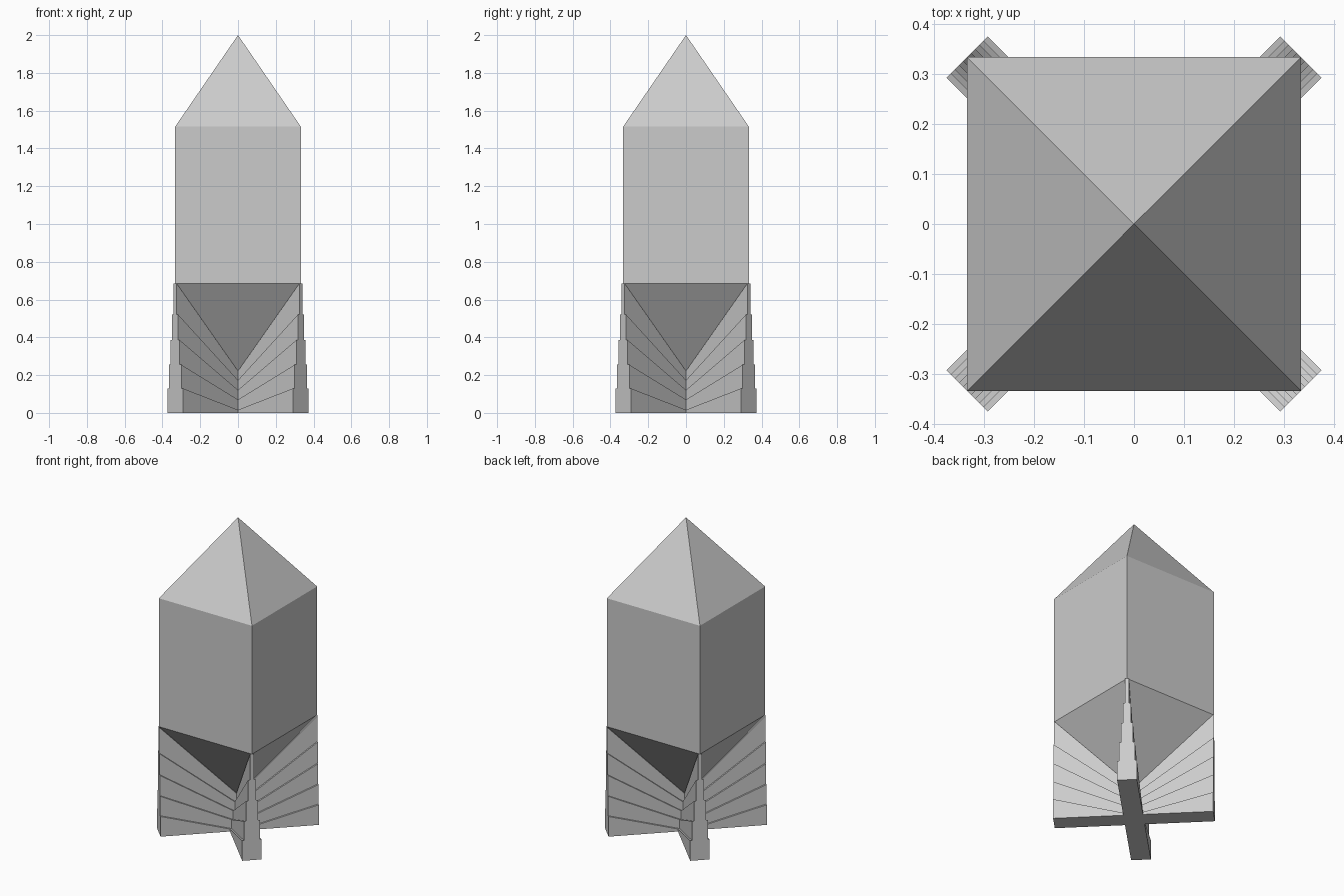
import bpy
import bmesh
from math import cos, sin, pi, sqrt

cube = bpy.data.objects.get("Cube")
if cube:
    bpy.data.objects.remove(cube)

# One plain grey for everything
grey = bpy.data.materials.new("light grey")
grey.use_nodes = True
colour = (0.6, 0.6, 0.6, 1)
grey.diffuse_color = colour
grey.node_tree.nodes["Principled BSDF"].inputs["Base Color"].default_value = colour

HALF = 0.333
RADIUS = HALF * sqrt(2)
SHOULDER, TOP = 1.515, 2.0
WAIST, KEEL = 0.685, 0.21


def finish(bm, name):
    bmesh.ops.recalc_face_normals(bm, faces=bm.faces)
    mesh = bpy.data.meshes.new(name)
    bm.to_mesh(mesh)
    bm.free()
    mesh.materials.append(grey)
    obj = bpy.data.objects.new(name, mesh)
    bpy.context.collection.objects.link(obj)


def body():
    """Square shaft with a pyramid at each end."""
    bm = bmesh.new()
    corners = [(-HALF, -HALF), (HALF, -HALF), (HALF, HALF), (-HALF, HALF)]
    low = [bm.verts.new((x, y, WAIST)) for x, y in corners]
    high = [bm.verts.new((x, y, SHOULDER)) for x, y in corners]
    tip = bm.verts.new((0, 0, TOP))
    keel = bm.verts.new((0, 0, KEEL))
    for i in range(4):
        j = (i + 1) % 4
        bm.faces.new((low[i], low[j], high[j], high[i]))
        bm.faces.new((high[i], high[j], tip))
        bm.faces.new((low[j], low[i], keel))
    finish(bm, "body")


def fin(name, angle):
    """Fan of stacked wedges, each layer thinner than the one below."""
    outer = [0, 0.13, 0.255, 0.385, 0.52, WAIST]
    inner = [0, 0, 0.05, 0.1, 0.155, KEEL]
    bm = bmesh.new()
    c, s = cos(angle), sin(angle)
    for k in range(5):
        w = 0.058 * (5 - k) / 5
        profile = [(0, inner[k]), (RADIUS, outer[k]), (RADIUS, outer[k + 1])]
        if inner[k + 1] > inner[k]:
            profile.append((0, inner[k + 1]))
        sides = [[bm.verts.new((r * c - t * s, r * s + t * c, z))
                  for r, z in profile] for t in (-w, w)]
        bm.faces.new(sides[0])
        bm.faces.new(sides[1])
        n = len(profile)
        for i in range(n):
            j = (i + 1) % n
            bm.faces.new((sides[0][i], sides[0][j], sides[1][j], sides[1][i]))
    finish(bm, name)


body()
# Four fins on the diagonals
names = ["back_left_fin", "back_right_fin", "front_right_fin", "front_left_fin"]
for i, name in enumerate(names):
    fin(name, pi / 4 + i * pi / 2)
